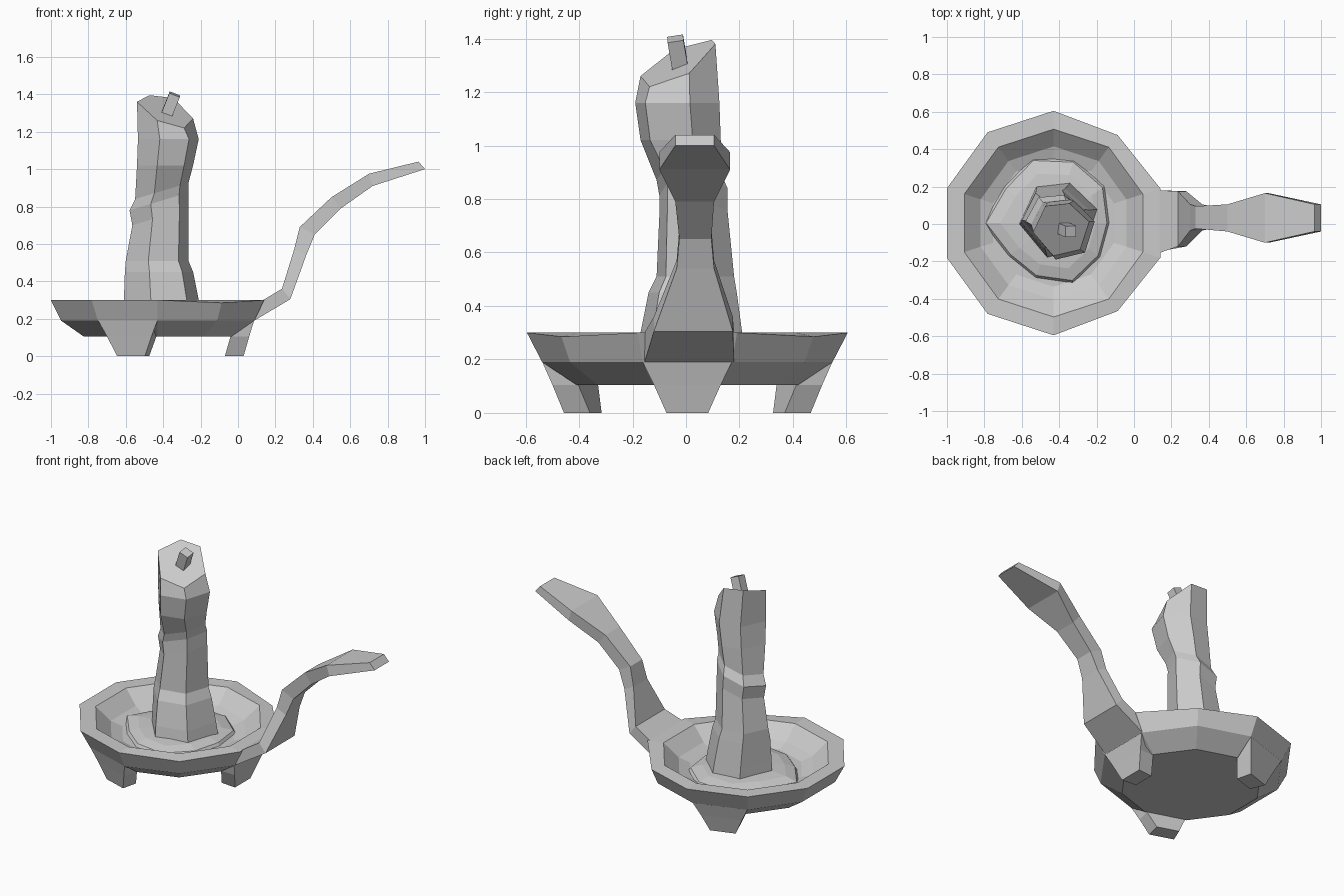
import bpy
import bmesh
from math import cos, sin, radians
from mathutils import Matrix, Vector

default_cube = bpy.data.objects.get("Cube")
if default_cube:
    bpy.data.objects.remove(default_cube, do_unlink=True)

# One plain material for everything
grey = bpy.data.materials.new("plain_grey")
grey.use_nodes = True
grey_value = (0.6, 0.6, 0.6, 1.0)
grey.diffuse_color = grey_value
grey.node_tree.nodes["Principled BSDF"].inputs["Base Color"].default_value = grey_value

DISH_CENTRE = Vector((-0.43, 0.005, 0))
SIDES = 10


def loft(name, rings):
    """Skin a list of equal-length rings and cap both ends."""
    bm = bmesh.new()
    loops = [[bm.verts.new(point) for point in ring] for ring in rings]
    count = len(loops[0])
    for lower, upper in zip(loops, loops[1:]):
        for i in range(count):
            j = (i + 1) % count
            bm.faces.new((lower[i], lower[j], upper[j], upper[i]))
    bm.faces.new(loops[0][::-1])
    bm.faces.new(loops[-1])
    bmesh.ops.recalc_face_normals(bm, faces=bm.faces)
    mesh = bpy.data.meshes.new(name)
    bm.to_mesh(mesh)
    bm.free()
    mesh.materials.append(grey)
    obj = bpy.data.objects.new(name, mesh)
    bpy.context.collection.objects.link(obj)
    return obj


def polar_ring(radii, height, start=18):
    """Ring round the dish centre with one radius per corner."""
    ring = []
    for i, radius in enumerate(radii):
        angle = radians(start + i * 360 / len(radii))
        ring.append(DISH_CENTRE + Vector((radius * cos(angle), radius * sin(angle), height)))
    return ring


# Dish: ten-sided bowl, profile runs from underside over the rim to the floor
dish_profile = [(0.415, 0.105), (0.543, 0.19), (0.6, 0.3),
                (0.502, 0.3), (0.41, 0.22), (0.34, 0.195)]
dish_rings = [polar_ring([radius] * SIDES, height) for radius, height in dish_profile]
# Two worn corners on the outer rim
for corner in (1, 8):
    worn = dish_rings[2][corner]
    worn.z -= 0.015
    worn.xy = DISH_CENTRE.xy + (worn.xy - DISH_CENTRE.xy) * 0.97
loft("dish", dish_rings)

# Melted wax pooled on the floor, thinning out to an uneven edge
pool_radii = [0.3, 0.34, 0.36, 0.37, 0.33, 0.38, 0.3, 0.31, 0.34, 0.31]
loft("wax_pool", [
    polar_ring([r * scale for r in pool_radii], height, 0)
    for scale, height in ((1, 0.19), (0.95, 0.212), (0.75, 0.23), (0.5, 0.237))
])

# Legs: tapered blocks below three of the dish sides
# each row: outer distance, outer half width, inner distance, inner half width, height
leg_sections = [(0.46, 0.078, 0.36, 0.07, 0.0),
                (0.49, 0.125, 0.39, 0.12, 0.105),
                (0.516, 0.167, 0.4, 0.12, 0.19)]
for leg_name, angle in (("left_leg", 0), ("back_leg", 108), ("front_leg", 252)):
    turn = Matrix.Translation(DISH_CENTRE) @ Matrix.Rotation(radians(angle), 4, "Z")
    leg_rings = []
    for outer, outer_half, inner, inner_half, height in leg_sections:
        corners = ((outer, -outer_half), (outer, outer_half),
                   (inner, inner_half), (inner, -inner_half))
        leg_rings.append([turn @ Vector((x, y, height)) for x, y in corners])
    loft(leg_name, leg_rings)

# Candle: uneven six-sided column, each row is height, x range, y range, sideways tilt
hexagon = [(0, 0.45), (0.22, 0.95), (0.65, 1), (1, 0.65), (0.84, 0.12), (0.36, 0)]
candle_sections = [
    (0.18, -0.615, -0.19, -0.185, 0.225, 0),
    (0.3, -0.61, -0.21, -0.17, 0.21, 0),
    (0.45, -0.605, -0.24, -0.14, 0.19, 0),
    (0.51, -0.6, -0.265, -0.11, 0.18, 0),
    (0.7, -0.565, -0.265, -0.1, 0.155, 0.3),
    (0.78, -0.58, -0.265, -0.1, 0.155, 0.3),
    (0.84, -0.55, -0.265, -0.11, 0.13, 0.3),
    (1.02, -0.54, -0.24, -0.17, 0.13, 0),
    (1.16, -0.535, -0.21, -0.19, 0.125, 0),
    (1.3, -0.54, -0.24, -0.17, 0.11, 0),
]
candle_rings = []
for height, left, right, front, back, tilt in candle_sections:
    width, depth = right - left, back - front
    candle_rings.append([
        Vector((left + u * width, front + v * depth, height + tilt * u * width))
        for u, v in hexagon
    ])
# Slanted melted top
for point, height in zip(candle_rings[-1], (1.36, 1.395, 1.38, 1.27, 1.22, 1.26)):
    point.z = height
loft("candle", candle_rings)

# Wick: small leaning square stick
wick_base, wick_tip = Vector((-0.39, -0.018, 1.27)), Vector((-0.338, -0.04, 1.4))
lean = Vector((0, 0, 1)).rotation_difference(wick_tip - wick_base)
wick_corners = [(-1, -1), (1, -1), (1, 1), (-1, 1)]
loft("wick", [
    [end + lean @ Vector((x * 0.03, y * 0.03, 0)) for x, y in wick_corners]
    for end in (wick_base, wick_tip)
])

# Handle: flat curved strip, each row is top point, bottom point, y range
handle_sections = [
    ((0.135, 0.3), (0.088, 0.19), -0.155, 0.18),
    ((0.235, 0.36), (0.28, 0.305), -0.12, 0.175),
    ((0.3, 0.57), (0.365, 0.54), -0.035, 0.105),
    ((0.33, 0.69), (0.41, 0.65), -0.025, 0.095),
    ((0.5, 0.85), (0.55, 0.79), -0.04, 0.105),
    ((0.7, 0.975), (0.72, 0.91), -0.1, 0.165),
    ((0.965, 1.04), (1.0, 1.0), -0.04, 0.105),
]
handle_rings = []
for (top_x, top_z), (low_x, low_z), front, back in handle_sections:
    handle_rings.append([
        Vector((top_x, front, top_z)), Vector((top_x, back, top_z)),
        Vector((low_x, back, low_z)), Vector((low_x, front, low_z)),
    ])
loft("handle", handle_rings)
